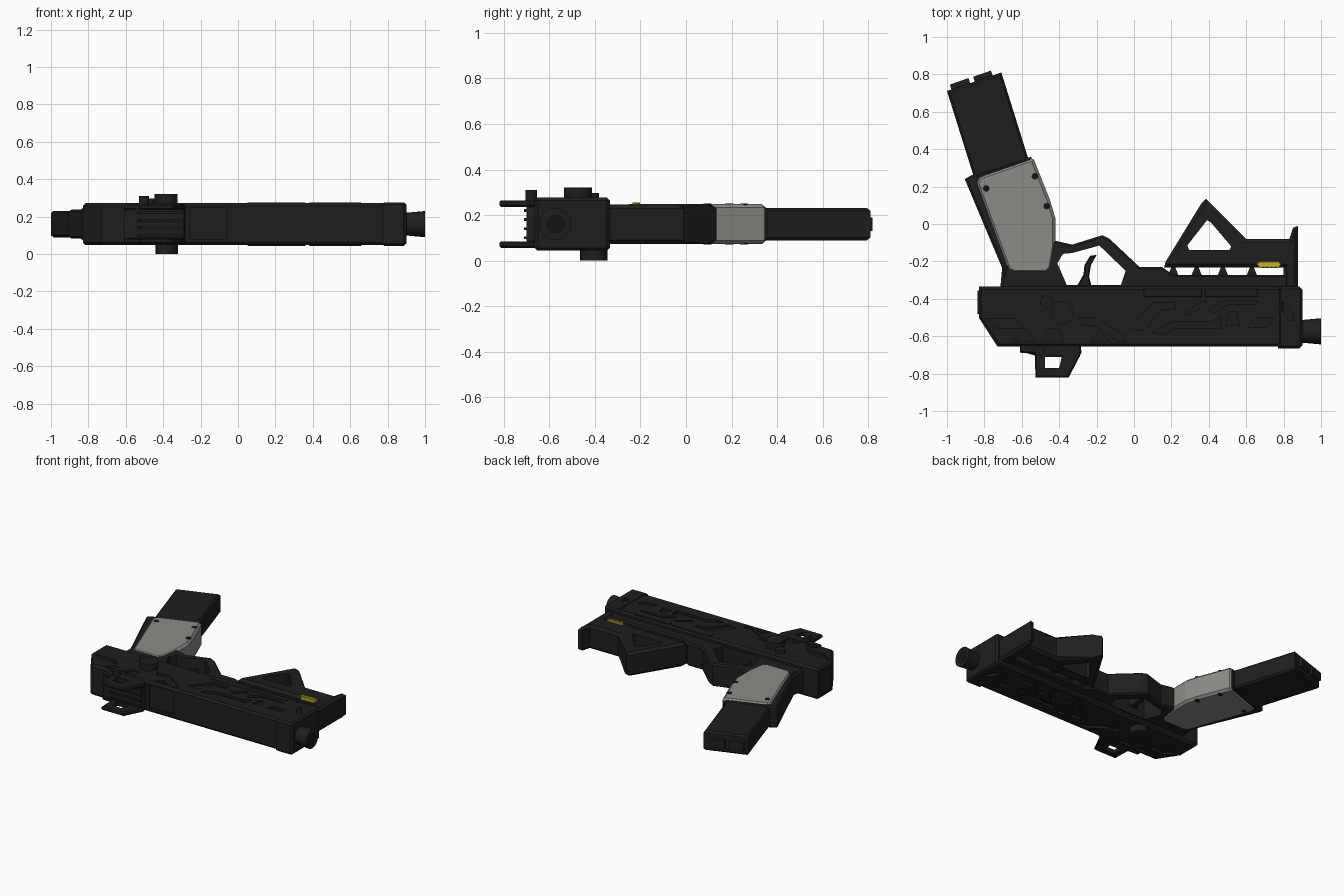
import bpy, bmesh, math
from mathutils import Matrix

MID = 0.16  # mid plane of the thickness


def material(name, col):
    m = bpy.data.materials.new(name)
    m.diffuse_color = (*col, 1)
    return m


DARK = material("dark_polymer", (0.0135, 0.0135, 0.0135))
BLACK = material("black", (0.007, 0.007, 0.007))
GREY = material("grey_panel", (0.26, 0.26, 0.245))
YELLOW = material("yellow", (0.58, 0.43, 0.025))


def finish(name, bm, mat, angle=None):
    bmesh.ops.recalc_face_normals(bm, faces=bm.faces[:])
    me = bpy.data.meshes.new(name)
    if angle:
        for f in bm.faces:
            f.smooth = True
    bm.to_mesh(me)
    bm.free()
    if angle:
        me.set_sharp_from_angle(angle=math.radians(angle))
    ob = bpy.data.objects.new(name, me)
    bpy.context.collection.objects.link(ob)
    me.materials.append(mat)
    return ob


def add_prism(bm, pts, z0, z1, chamfer=0):
    vs = [bm.verts.new((x, y, z0)) for x, y in pts]
    base = bm.faces.new(vs)
    ext = bmesh.ops.extrude_face_region(bm, geom=[base])["geom"]
    top = [v for v in ext if isinstance(v, bmesh.types.BMVert)]
    for v in top:
        v.co.z = z1
    if chamfer:
        both = set(vs), set(top)
        rim = {e for v in vs + top for e in v.link_edges if any(set(e.verts) <= s for s in both)}
        bmesh.ops.bevel(bm, geom=list(rim), offset=chamfer, segments=1, affect='EDGES', profile=0.5)


def prism(name, pts, half, mat=DARK, chamfer=0.0, mid=MID):
    bm = bmesh.new()
    add_prism(bm, pts, mid - half, mid + half, chamfer)
    return finish(name, bm, mat)


def rect(x0, x1, y0, y1):
    return [(x0, y0), (x1, y0), (x1, y1), (x0, y1)]


def cylinder(name, centre, r1, r2, depth, axis='Z', mat=DARK, sides=24):
    bm = bmesh.new()
    rot = Matrix.Rotation(math.pi / 2, 4, 'Y') if axis == 'X' else Matrix()
    bmesh.ops.create_cone(bm, cap_ends=True, segments=sides, radius1=r1, radius2=r2,
                          depth=depth, matrix=Matrix.Translation(centre) @ rot)
    return finish(name, bm, mat, 35)


def cut(ob, prisms):
    """Subtract (points, z0, z1) prisms one after another; a failed cut is skipped."""
    for pts, z0, z1 in prisms:
        bm = bmesh.new()
        add_prism(bm, pts, z0, z1)
        cutter = finish("cutter", bm, DARK)
        cutter.hide_render = True
        mod = ob.modifiers.new("cut", 'BOOLEAN')
        mod.operation, mod.solver, mod.object = 'DIFFERENCE', 'EXACT', cutter
        dg = bpy.context.evaluated_depsgraph_get()
        me = bpy.data.meshes.new_from_object(ob.evaluated_get(dg))
        ob.modifiers.clear()
        if len(me.polygons) >= len(ob.data.polygons):
            ob.data = me
        bpy.data.objects.remove(cutter)


# receiver with sunken relief on both sides
body = prism("receiver", [(-0.83, -0.335), (-0.83, -0.50), (-0.73, -0.655), (0.80, -0.655),
                          (0.80, -0.335)], 0.112, chamfer=0.014)
pockets = [
    [(-0.80, -0.505), (-0.64, -0.505), (-0.58, -0.555), (-0.72, -0.56)],
    [(-0.64, -0.625), (-0.58, -0.575), (-0.52, -0.625)],
    [(-0.50, -0.625), (-0.45, -0.56), (-0.40, -0.56), (-0.38, -0.625)],
    [(-0.30, -0.50), (-0.20, -0.50), (-0.05, -0.60), (-0.05, -0.625), (-0.09, -0.625), (-0.22, -0.54), (-0.28, -0.54)],
    [(-0.23, -0.625), (-0.19, -0.575), (-0.13, -0.625)],
    [(-0.02, -0.56), (0.10, -0.42), (0.22, -0.42), (0.22, -0.45), (0.14, -0.46), (0.06, -0.57)],
    [(0.10, -0.58), (0.20, -0.525), (0.42, -0.525), (0.46, -0.49), (0.46, -0.56), (0.22, -0.56), (0.16, -0.59)],
    [(0.27, -0.48), (0.36, -0.415), (0.39, -0.415), (0.30, -0.49)],
    [(0.49, -0.54), (0.515, -0.47), (0.545, -0.47), (0.565, -0.54)],
    [(0.61, -0.55), (0.65, -0.50), (0.75, -0.50), (0.71, -0.55)],
    [(0.40, -0.46), (0.48, -0.41), (0.66, -0.41), (0.66, -0.43), (0.50, -0.43), (0.42, -0.48)],
]
cuts = [(p, 0.256, 0.4) for p in pockets] + [(p, -0.1, 0.064) for p in pockets]
cuts.append((rect(-0.26, -0.06, -0.70, -0.64), 0.08, 0.245))  # port in the long edge
cut(body, cuts)

# raised side plates on both faces
for side in (-1, 1):
    for a, b in ((0.05, 0.36), (0.38, 0.66)):
        prism("side_plate", rect(a, b, -0.39, -0.345), 0.005, chamfer=0.003, mid=MID + side * 0.111)

# front cap with slanted slot, and flared muzzle
cap = prism("front_cap", [(0.77, -0.665), (0.885, -0.665), (0.90, -0.65), (0.90, -0.35),
                          (0.885, -0.335), (0.77, -0.335)], 0.116, chamfer=0.012)
slot = [(0.775, -0.43), (0.795, -0.415), (0.855, -0.49), (0.85, -0.515), (0.825, -0.515)]
cut(cap, [(slot, 0.258, 0.4), (slot, -0.1, 0.062)])
cylinder("muzzle", (0.945, -0.574, MID), 0.06, 0.07, 0.11, 'X')
cylinder("muzzle_bore", (0.997, -0.574, MID), 0.042, 0.042, 0.008, 'X', BLACK)

# rear plate
prism("rear_plate", rect(-0.836, -0.80, -0.48, -0.355), 0.085, chamfer=0.006)

# takedown knobs
cylinder("selector_knob", (-0.385, -0.475, 0.285), 0.062, 0.062, 0.07)
cylinder("lower_knob", (-0.38, -0.405, 0.035), 0.06, 0.06, 0.07)
cylinder("small_pin", (-0.47, -0.415, 0.28), 0.032, 0.032, 0.035)

# charging handle: base block, ribs and two winged plates
prism("handle_base", [(-0.61, -0.64), (-0.61, -0.68), (-0.54, -0.70), (-0.29, -0.70), (-0.28, -0.64)], 0.085, chamfer=0.01)
for k in range(4):
    prism("handle_rib", [(-0.55, -0.69), (-0.29, -0.69), (-0.29, -0.712), (-0.52, -0.712)],
          0.006, mid=0.10 + 0.04 * k)
wing = [(-0.61, -0.64), (-0.61, -0.688), (-0.53, -0.693), (-0.527, -0.82), (-0.348, -0.82),
        (-0.28, -0.685), (-0.29, -0.64)]
hole = [(-0.475, -0.705), (-0.385, -0.705), (-0.40, -0.77), (-0.475, -0.77)]
for side in (-1, 1):
    w = prism("handle_wing", wing, 0.014, chamfer=0.007, mid=MID + side * 0.09)
    cut(w, [(hole, -0.1, 0.4)])
cylinder("handle_post", (-0.503, -0.68, 0.285), 0.026, 0.026, 0.05)

# lower frame: neck, trigger guard and rail
frame = prism("frame", [(-0.72, -0.36), (-0.68, -0.20), (-0.42, -0.09), (-0.33, -0.11), (-0.17, -0.06),
                        (-0.13, -0.08), (0.03, -0.23), (0.15, -0.23), (0.21, -0.272), (0.83, -0.272),
                        (0.83, -0.36)], 0.082, chamfer=0.01)
cut(frame, [([(-0.36, -0.325), (-0.41, -0.21), (-0.38, -0.16), (-0.33, -0.155), (-0.185, -0.115),
              (-0.045, -0.25), (-0.07, -0.325)], -0.1, 0.4)])
prism("trigger", [(-0.31, -0.34), (-0.27, -0.27), (-0.265, -0.22), (-0.235, -0.17), (-0.20, -0.165),
                  (-0.23, -0.22), (-0.24, -0.28), (-0.225, -0.34)], 0.03, chamfer=0.006)

# fore grip with triangular window
grip = prism("fore_grip", [(0.16, -0.232), (0.17, -0.20), (0.36, 0.11), (0.385, 0.135), (0.43, 0.09),
                           (0.60, -0.08), (0.83, -0.08), (0.85, -0.02), (0.877, -0.01), (0.877, -0.35),
                           (0.80, -0.35), (0.80, -0.232)], 0.087, chamfer=0.018)
cut(grip, [([(0.39, 0.02), (0.285, -0.115), (0.295, -0.14), (0.51, -0.14), (0.52, -0.12), (0.41, 0.01)], -0.1, 0.4)])
for x in (0.21, 0.335, 0.475, 0.63):  # struts in the gap
    prism("rail_strut", [(x - 0.03, -0.28), (x + 0.03, -0.28), (x + 0.008, -0.225), (x - 0.008, -0.225)], 0.06)

# ribbed yellow insert
prism("yellow_insert", [(0.655, -0.215), (0.67, -0.201), (0.775, -0.201), (0.788, -0.215), (0.775, -0.234),
                        (0.67, -0.234)], 0.012, YELLOW, 0.003, mid=0.24)
for k in range(5):
    prism("yellow_rib", rect(0.675 + k * 0.022, 0.685 + k * 0.022, -0.236, -0.203), 0.004, YELLOW, mid=0.251)

# grip: dark back strap, grey shell, screws
prism("back_strap", [(-0.715, -0.345), (-0.705, -0.235), (-0.905, 0.24), (-0.87, 0.26), (-0.55, 0.36), (-0.50, 0.15),
                     (-0.45, -0.10), (-0.47, -0.345)], 0.078, chamfer=0.012)
prism("grip_shell", [(-0.845, 0.215), (-0.835, 0.25), (-0.80, 0.265), (-0.555, 0.35), (-0.535, 0.345),
                     (-0.45, 0.13), (-0.42, 0.03), (-0.42, -0.12), (-0.44, -0.24), (-0.47, -0.265),
                     (-0.64, -0.265), (-0.675, -0.25)], 0.088, GREY, 0.016)
for x, y in ((-0.79, 0.19), (-0.53, 0.255), (-0.467, 0.095)):
    cylinder("grip_screw", (x, y, MID), 0.018, 0.018, 0.18, mat=BLACK, sides=8)

# magazine with floor tabs
prism("magazine", [(-1.0, 0.711), (-0.709, 0.81), (-0.55, 0.30), (-0.84, 0.20)], 0.071, chamfer=0.012)
for tab in ([(-0.97, 0.70), (-0.985, 0.745), (-0.885, 0.78), (-0.87, 0.735)],
            [(-0.845, 0.745), (-0.86, 0.787), (-0.765, 0.82), (-0.75, 0.775)]):
    prism("magazine_tab", tab, 0.03)
